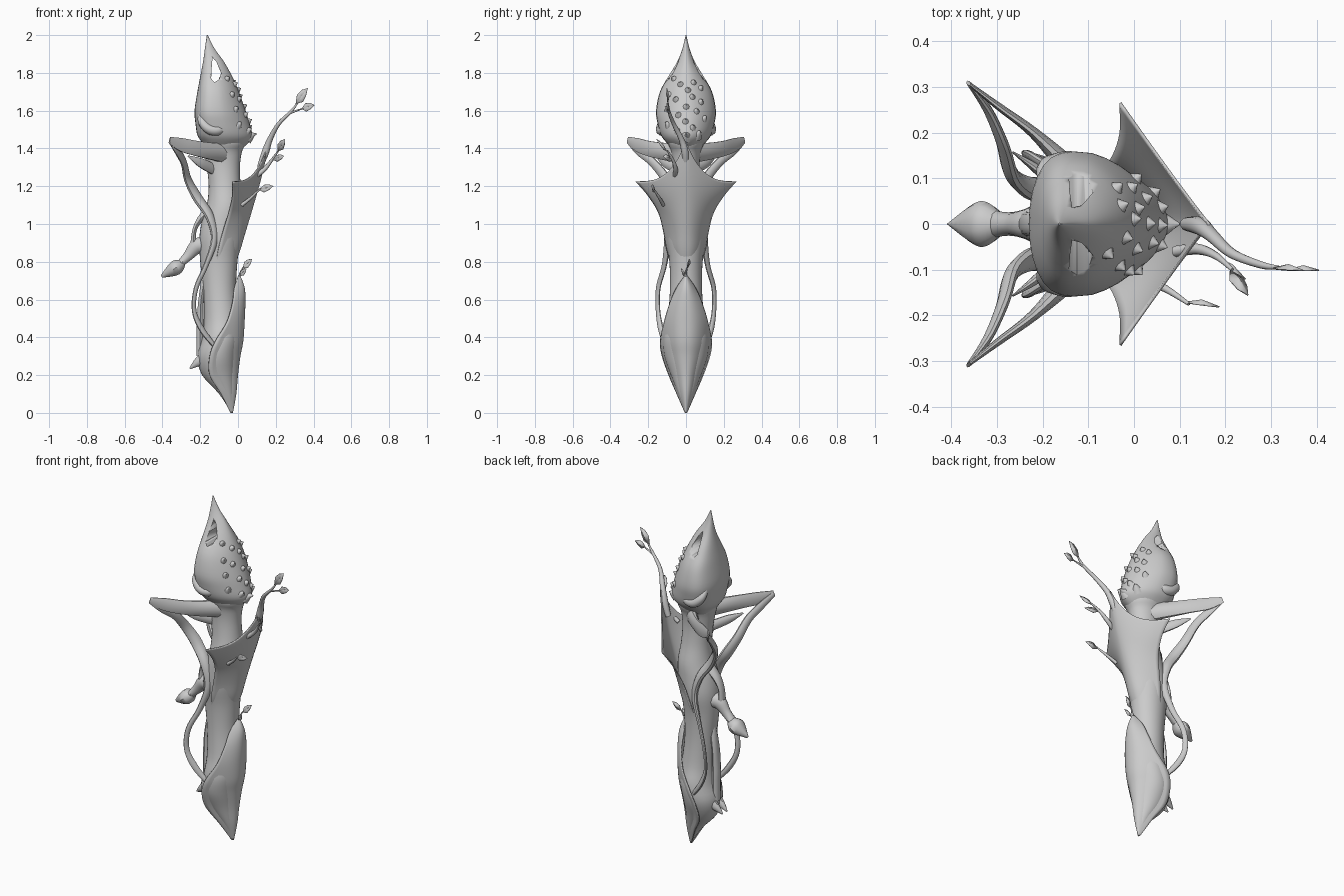
import bpy, bmesh, math, random
from mathutils import Vector

random.seed(4)
grey = bpy.data.materials.new("pale_grey")
grey.diffuse_color = (0.6, 0.6, 0.6, 1)


def finish(name, verts, faces, angle=40):
    me = bpy.data.meshes.new(name)
    me.from_pydata([tuple(v) for v in verts], [], faces)
    bm = bmesh.new()
    bm.from_mesh(me)
    bmesh.ops.recalc_face_normals(bm, faces=bm.faces)
    bm.to_mesh(me)
    bm.free()
    ob = bpy.data.objects.new(name, me)
    bpy.context.collection.objects.link(ob)
    me.materials.append(grey)
    bpy.ops.object.select_all(action='DESELECT')
    ob.select_set(True)
    bpy.context.view_layer.objects.active = ob
    bpy.ops.object.shade_smooth_by_angle(angle=math.radians(angle))
    return ob


def smooth(rows, n):
    """Catmull-Rom resampling of rows of numbers."""
    out = []
    for i in range(len(rows) - 1):
        quad = [rows[max(i - 1, 0)], rows[i], rows[i + 1], rows[min(i + 2, len(rows) - 1)]]
        for k in range(n):
            t = k / n
            out.append([0.5 * (2 * b + (c - a) * t + (2 * a - 5 * b + 4 * c - d) * t * t
                               + (3 * b - a - 3 * c + d) * t ** 3) for a, b, c, d in zip(*quad)])
    return out + [list(rows[-1])]


def skin(name, rings):
    n = len(rings[0])
    faces = [(r * n + i, r * n + (i + 1) % n, (r + 1) * n + (i + 1) % n, (r + 1) * n + i)
             for r in range(len(rings) - 1) for i in range(n)]
    faces += [tuple(range(n)), tuple(range((len(rings) - 1) * n, len(rings) * n))]
    return finish(name, [v for ring in rings for v in ring], faces)


def loft(name, rows, taper=0.0, n=32, square=1.0):
    """Rows are height, back x, front x, half width; square flattens the back."""
    rings = []
    for z, x0, x1, w in smooth(rows, 4):
        ring = []
        for i in range(n):
            a = 2 * math.pi * i / n
            c = math.cos(a)
            cx = c if c > 0 else -abs(c) ** square
            ring.append(((x0 + x1) / 2 + (x1 - x0) / 2 * cx,
                         max(w, 0.001) * math.sin(a) * (1 - taper * c), z))
        rings.append(ring)
    return skin(name, rings)


def sweep(name, pts, n=10, steps=5):
    """Points are x, y, z, sideways radius, upright radius."""
    rows = smooth(pts, steps)
    rings, side = [], None
    for i, r in enumerate(rows):
        p = Vector(r[:3])
        d = (Vector(rows[min(i + 1, len(rows) - 1)][:3]) - Vector(rows[max(i - 1, 0)][:3])).normalized()
        side = d.cross(Vector((0, 0, 1))) if side is None else side - d * side.dot(d)
        side.normalize()
        up = side.cross(d)
        rings.append([p + side * max(r[3], .001) * math.cos(2 * math.pi * k / n)
                      + up * max(r[4], .001) * math.sin(2 * math.pi * k / n) for k in range(n)])
    return skin(name, rings)


def both_sides(name, pts):
    for label, s in (("left", 1), ("right", -1)):
        sweep(label + "_" + name, [(p[0], p[1] * s) + tuple(p[2:]) for p in pts])


def sheath(name, rows, n=28):
    """Open leaf shell; rows are edge x, y, z, front x, z, roundness."""
    grid = smooth(rows, 5)
    verts = []
    for xe, ye, ze, xf, zf, p in grid:
        for k in range(n + 1):
            t = 2 * k / n - 1
            f = 1 - abs(t) ** p
            verts.append((xe + (xf - xe) * f, ye * t, ze + (zf - ze) * f ** 3))
    m = n + 1
    faces = [(r * m + k, r * m + k + 1, (r + 1) * m + k + 1, (r + 1) * m + k)
             for r in range(len(grid) - 1) for k in range(n)]
    ob = finish(name, verts, faces)
    mod = ob.modifiers.new("thickness", 'SOLIDIFY')
    mod.thickness = 0.006
    mod.offset = 0


# Stalk body
loft("stalk", [(0, -.035, -.03, .002), (.1, -.1, -.02, .04), (.2, -.19, -.015, .08),
               (.3, -.215, -.005, .115), (.4, -.19, .01, .12), (.5, -.18, .005, .098),
               (.65, -.185, -.01, .085), (.8, -.2, -.003, .088), (.92, -.205, .012, .105),
               (1.02, -.19, .03, .105), (1.1, -.165, .03, .1), (1.2, -.155, .015, .08),
               (1.3, -.165, .01, .072), (1.38, -.18, .02, .078), (1.43, -.19, .04, .095),
               (1.5, -.19, .03, .1)])

# Hooded head with two through slots
head_rows = [(1.39, -.17, .01, .06), (1.43, -.19, .055, .1), (1.47, -.215, .075, .13),
             (1.53, -.225, .062, .147), (1.6, -.23, .04, .155), (1.7, -.215, .005, .135),
             (1.78, -.2, -.03, .092), (1.86, -.185, -.075, .045), (1.93, -.175, -.125, .018),
             (2.0, -.165, -.16, .002)]
head = loft("head", head_rows, taper=.22, square=.75)
slot = [(-.135, 1.88), (-.115, 1.86), (-.09, 1.8), (-.1, 1.765), (-.125, 1.75), (-.142, 1.77), (-.14, 1.82)]
m = len(slot)
cutter = finish("eye_cutter", [(x, y, z) for y in (-.3, .3) for x, z in slot],
                [tuple(range(m)), tuple(range(m, 2 * m))] +
                [(i, (i + 1) % m, m + (i + 1) % m, m + i) for i in range(m)])
cut = head.modifiers.new("eye_holes", 'BOOLEAN')
cut.object, cut.solver = cutter, 'EXACT'
bpy.context.view_layer.objects.active = head
bpy.ops.object.modifier_apply(modifier=cut.name)
bpy.data.objects.remove(cutter)

# Low thorns over the front of the head, and the chin
fine = smooth(head_rows, 8)
for i in range(20):
    zt = 1.47 + .3 * i / 19
    z, x0, x1, w = min(fine, key=lambda r: abs(r[0] - zt))
    a = (0, .75, -.4, .4, -.8)[i % 5] + random.uniform(-.12, .12)
    c = math.cos(a)
    p = Vector(((x0 + x1) / 2 + (x1 - x0) / 2 * c, w * math.sin(a) * (1 - .22 * c), z))
    d = Vector((c, math.sin(a) * .8, .55)).normalized()
    sweep("thorn", [(*(p - d * .03), .034, .034), (*(p - d * .006), .02, .02), (*(p + d * .018), .001, .001)], 8, 3)
sweep("chin", [(.01, 0, 1.46, .06, .04), (.06, 0, 1.468, .03, .022), (.1, 0, 1.478, .002, .002)])

# Cheek curls, arms, side tendrils
both_sides("cheek_curl", [(-.2, .09, 1.59, .01, .012), (-.19, .122, 1.54, .022, .022),
                          (-.15, .132, 1.5, .026, .028), (-.1, .12, 1.495, .026, .03),
                          (-.065, .105, 1.52, .01, .012)])
both_sides("arm", [(-.06, .03, 1.375, .035, .055), (-.14, .12, 1.385, .024, .047),
                   (-.22, .2, 1.4, .012, .042), (-.3, .26, 1.42, .008, .037),
                   (-.362, .308, 1.445, .004, .018)])
both_sides("tendril", [(-.36, .306, 1.44, .005, .014), (-.32, .25, 1.385, .01, .022),
                       (-.287, .175, 1.325, .013, .024), (-.265, .105, 1.235, .016, .028),
                       (-.215, .075, 1.14, .022, .032), (-.15, .09, 1.04, .02, .028),
                       (-.125, .097, .92, .016, .022), (-.17, .115, .78, .011, .016),
                       (-.222, .147, .66, .009, .015), (-.232, .148, .54, .009, .015),
                       (-.19, .132, .44, .012, .018), (-.12, .105, .35, .01, .012)])
both_sides("neck_spur", [(-.13, .04, 1.29, .015, .03), (-.2, .11, 1.325, .012, .025), (-.265, .157, 1.36, .002, .004)])

# Flared collar flowing into the stalk, and lower leaf sheath
sheath("collar", [(-.03, .265, 1.225, .165, 1.44, .95), (-.03, .2, 1.15, .125, 1.26, 1.3),
                  (-.05, .145, 1.06, .08, 1.1, 1.7), (-.08, .118, .96, .038, .96, 2),
                  (-.105, .1, .86, .008, .86, 2.3), (-.12, .07, .76, -.03, .76, 2.3)])
sheath("lower_sheath", [(xe, ye, z, xf, z, 2.2) for z, xe, ye, xf in (
    (.725, .0, .005, .01), (.66, -.02, .05, .033), (.58, -.03, .085, .036), (.48, -.06, .115, .032),
    (.38, -.12, .135, .025), (.3, -.15, .125, .01), (.2, -.15, .09, -.003),
    (.1, -.09, .047, -.012), (0, -.04, .003, -.03))])

# Rear bud on a broad stem pierced by a small gap
sweep("bud_stem", [(-.13, 0, .88, .06, .055), (-.21, 0, .885, .042, .045), (-.265, 0, .83, .026, .028),
                   (-.31, 0, .785, .03, .02)])
sweep("bud", [(-.29, 0, .795, .022, .02), (-.32, 0, .775, .047, .04), (-.35, 0, .755, .045, .036),
              (-.405, 0, .722, .002, .008)])
sweep("bud_loop", [(-.14, 0, 1.08, .035, .03), (-.2, 0, 1.025, .03, .018), (-.232, 0, .96, .025, .012),
                   (-.235, 0, .87, .03, .02)])

# Ridge and thorns low on the back
sweep("back_ridge", [(-.17, 0, .75, .02, .02), (-.195, 0, .6, .03, .015), (-.2, 0, .48, .03, .02),
                     (-.2, 0, .4, .03, .02), (-.2, 0, .3, .03, .02)])
for s in (-1, 1):
    sweep("root_thorn", [(-.15, s * .03, .31, .03, .04), (-.21, s * .025, .27, .02, .025),
                         (-.255, s * .02, .235, .003, .004)])


# Twigs and their leaves
def leaf(base, tip, width):
    b, t = Vector(base), Vector(tip)
    d = t - b
    w = d.cross(Vector((0, 1, 0))).normalized() * width
    bend = Vector((0, .01, 0))
    ob = finish("leaf", [b, b + d * .4 + w, b + d * .75 + w * .8, t, b + d * .65 - w * .7, b + d * .3 - w,
                         b + d * .5 + bend], [(i, (i + 1) % 6, 6) for i in range(6)], 10)
    ob.modifiers.new("thickness", 'SOLIDIFY').thickness = .003


sweep("long_twig", [(.115, 0, 1.3, .015, .015), (.145, -.005, 1.38, .02, .02), (.17, -.025, 1.45, .015, .015),
                    (.215, -.065, 1.53, .011, .011), (.28, -.09, 1.595, .008, .008), (.315, -.095, 1.64, .004, .004)])
sweep("twig_fork", [(.27, -.088, 1.585, .006, .006), (.31, -.095, 1.6, .005, .005), (.345, -.1, 1.612, .003, .003)])
leaf((.305, -.095, 1.635), (.37, -.1, 1.72), .024)
leaf((.335, -.1, 1.61), (.405, -.1, 1.63), .022)
sweep("middle_twig", [(.09, -.06, 1.25, .012, .012), (.14, -.055, 1.29, .012, .012), (.18, -.07, 1.34, .008, .008),
                      (.215, -.1, 1.39, .004, .004)])
leaf((.21, -.1, 1.385), (.25, -.155, 1.45), .02)
leaf((.185, -.075, 1.34), (.245, -.12, 1.36), .018)
sweep("short_twig", [(.02, -.12, 1.1, .01, .01), (.07, -.142, 1.14, .008, .008), (.12, -.175, 1.19, .004, .004)])
leaf((.11, -.17, 1.18), (.187, -.18, 1.2), .02)
sweep("sheath_twig", [(.005, 0, .7, .008, .008), (.012, 0, .74, .005, .005), (.03, .008, .775, .003, .003)])
leaf((.025, .005, .765), (.075, .022, .815), .018)
leaf((.01, -.01, .725), (.045, -.025, .765), .014)
